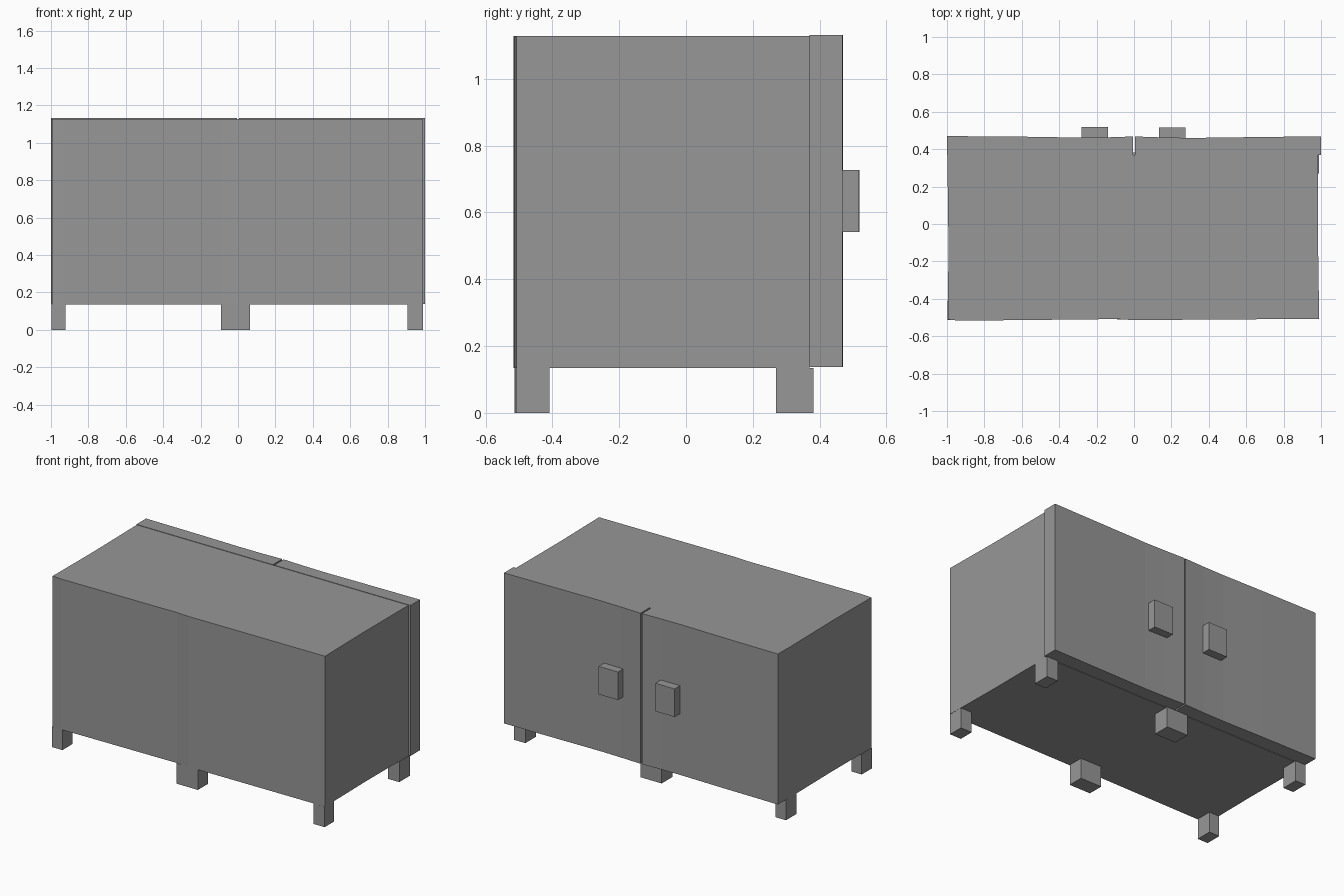
import bpy
import bmesh

cube = bpy.data.objects.get("Cube")
if cube:
    bpy.data.objects.remove(cube, do_unlink=True)

# Single plain grey finish
grey = bpy.data.materials.new("plain grey")
grey.use_nodes = True
colour = (0.31, 0.31, 0.31, 1.0)
grey.diffuse_color = colour
bsdf = grey.node_tree.nodes["Principled BSDF"]
bsdf.inputs["Base Color"].default_value = colour
bsdf.inputs["Roughness"].default_value = 0.8


def prism(name, outline, z0, z1):
    """Extrude a plan outline (counter-clockwise) from z0 to z1."""
    bm = bmesh.new()
    base = bm.faces.new([bm.verts.new((x, y, z0)) for x, y in outline])
    top = bmesh.ops.extrude_face_region(bm, geom=[base])
    verts = [g for g in top["geom"] if isinstance(g, bmesh.types.BMVert)]
    bmesh.ops.translate(bm, verts=verts, vec=(0, 0, z1 - z0))
    bmesh.ops.recalc_face_normals(bm, faces=bm.faces)
    mesh = bpy.data.meshes.new(name)
    bm.to_mesh(mesh)
    bm.free()
    mesh.materials.append(grey)
    obj = bpy.data.objects.new(name, mesh)
    bpy.context.collection.objects.link(obj)
    return obj


def box(name, x0, x1, y0, y1, z0, z1):
    return prism(name, [(x0, y0), (x1, y0), (x1, y1), (x0, y1)], z0, z1)


FLOOR = 0.135

# Carcass, with gently uneven front and side panels
prism("cabinet_body", [
    (-0.995, -0.511), (-0.93, -0.517), (-0.25, -0.510), (-0.09, -0.508),
    (0.0, -0.514), (0.10, -0.513), (0.99, -0.507), (0.984, -0.10),
    (0.985, 0.37), (-0.998, 0.37), (-0.992, -0.10)], FLOOR, 1.128)

# Two doors on the back, separated by a narrow gap
prism("right_door", [
    (-1.0, 0.37), (-0.005, 0.37), (-0.005, 0.468), (-0.15, 0.463),
    (-0.30, 0.462), (-0.60, 0.467), (-1.0, 0.470)], 0.138, 1.131)
prism("left_door", [
    (0.005, 0.37), (1.0, 0.37), (1.0, 0.469), (0.60, 0.464),
    (0.30, 0.460), (0.15, 0.463), (0.005, 0.468)], 0.138, 1.131)

# Block handles
for name, x0, x1, y1 in (("right_handle", -0.28, -0.14, 0.519),
                         ("left_handle", 0.135, 0.275, 0.517)):
    box(name, x0, x1, 0.455, y1, 0.542, 0.727)

# Six short square legs in two rows
for side, x0, x1, front in (("right", -0.997, -0.922, -0.514),
                            ("middle", -0.09, 0.065, -0.511),
                            ("left", 0.905, 0.988, -0.508)):
    box("front_leg_" + side, x0, x1, front, -0.408, 0.0, FLOOR)
    box("back_leg_" + side, x0, x1, 0.27, 0.382, 0.0, FLOOR)
